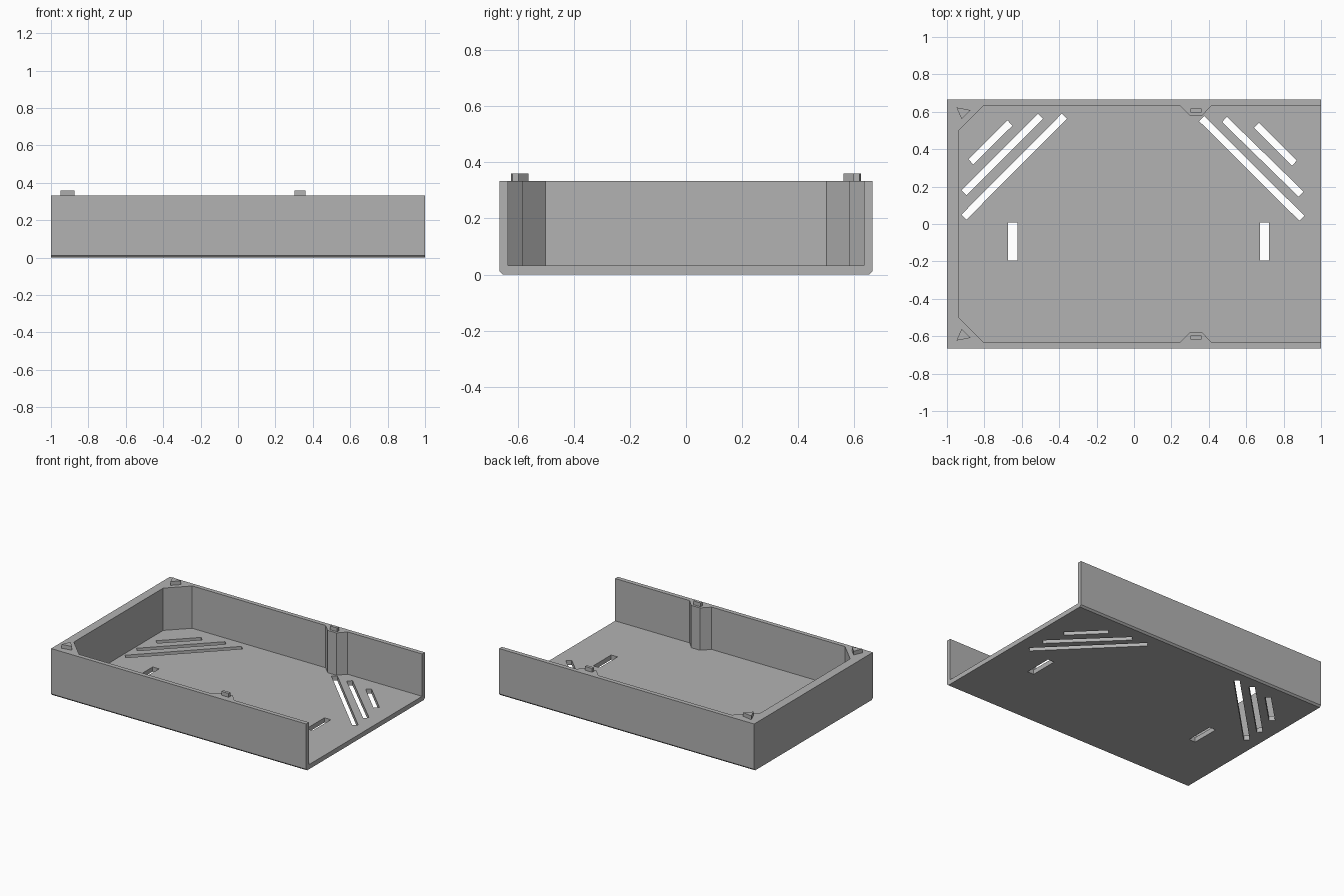
import bpy, bmesh, math
from mathutils import Matrix, Vector

cube = bpy.data.objects.get("Cube")
if cube:
    bpy.data.objects.remove(cube, do_unlink=True)

grey = bpy.data.materials.new("plain_grey")
grey.use_nodes = True
colour = (0.45, 0.45, 0.45, 1)
grey.diffuse_color = colour
grey.node_tree.nodes["Principled BSDF"].inputs["Base Color"].default_value = colour

HALF_Y, FLOOR, TOP, PEG_TOP = 0.665, 0.033, 0.333, 0.36


def prism(name, outline, depth):
    """Extrude a closed 3D outline along the depth vector."""
    bm = bmesh.new()
    face = bm.faces.new([bm.verts.new(p) for p in outline])
    ext = bmesh.ops.extrude_face_region(bm, geom=[face])
    moved = [v for v in ext["geom"] if isinstance(v, bmesh.types.BMVert)]
    bmesh.ops.translate(bm, verts=moved, vec=depth)
    bmesh.ops.recalc_face_normals(bm, faces=bm.faces)
    mesh = bpy.data.meshes.new(name)
    bm.to_mesh(mesh)
    bm.free()
    mesh.materials.append(grey)
    obj = bpy.data.objects.new(name, mesh)
    bpy.context.collection.objects.link(obj)
    return obj


def upright(name, outline, z0, z1):
    return prism(name, [(x, y, z0) for x, y in outline], Vector((0, 0, z1 - z0)))


def cut(target, cutter):
    mod = target.modifiers.new(cutter.name, "BOOLEAN")
    mod.operation = "DIFFERENCE"
    mod.solver = "EXACT"
    mod.object = cutter
    cutter.hide_render = True
    cutter.hide_viewport = True
    bpy.context.view_layer.objects.active = target
    bpy.ops.object.modifier_apply(modifier=mod.name)
    bpy.data.objects.remove(cutter, do_unlink=True)


# Outer block, lightly chamfered along the two long bottom edges
c = 0.012
half = [(HALF_Y - c, 0), (HALF_Y, c), (HALF_Y, TOP)]
section = half + [(-y, z) for y, z in reversed(half)]
tray = prism("tray_body", [(-1, y, z) for y, z in section], Vector((2, 0, 0)))

# Cavity: open at the +x end, with angled corners and two wall posts
side = [(-0.937, 0.5), (-0.803, 0.634), (0.243, 0.634), (0.297, 0.58),
        (0.365, 0.58), (0.415, 0.634), (1.1, 0.634)]
cavity = side + [(x, -y) for x, y in reversed(side)]
cut(tray, upright("cavity_cutter", cavity, FLOOR, 0.5))

# Diagonal vent slots in the floor, given by centre line ends
vents = [((-0.872, 0.332), (-0.663, 0.540)), ((-0.909, 0.166), (-0.500, 0.575)),
         ((-0.909, 0.037), (-0.372, 0.577)), ((0.858, 0.326), (0.655, 0.527)),
         ((0.893, 0.160), (0.484, 0.559)), ((0.898, 0.030), (0.361, 0.564))]
for a, b in vents:
    a, b = Vector(a), Vector(b)
    n = (b - a).orthogonal().normalized() * 0.019
    cut(tray, upright("vent_cutter", [a + n, b + n, b - n, a - n], -0.1, 0.1))

# Straight strap slots
for x in (-0.649, 0.698):
    w = 0.025
    slot = [(x - w, -0.195), (x + w, -0.195), (x + w, 0.007), (x - w, 0.007)]
    cut(tray, upright("strap_cutter", slot, -0.1, 0.1))

# Locating pegs on the rim, mirrored front and back
for s, place in ((1, "back"), (-1, "front")):
    triangle = [(-0.949, 0.623), (-0.874, 0.609), (-0.922, 0.561)]
    block = [(0.303, 0.597), (0.36, 0.597), (0.36, 0.618), (0.303, 0.618)]
    upright(place + "_corner_peg", [(x, s * y) for x, y in triangle], TOP, PEG_TOP)
    upright(place + "_post_peg", [(x, s * y) for x, y in block], TOP, PEG_TOP)
